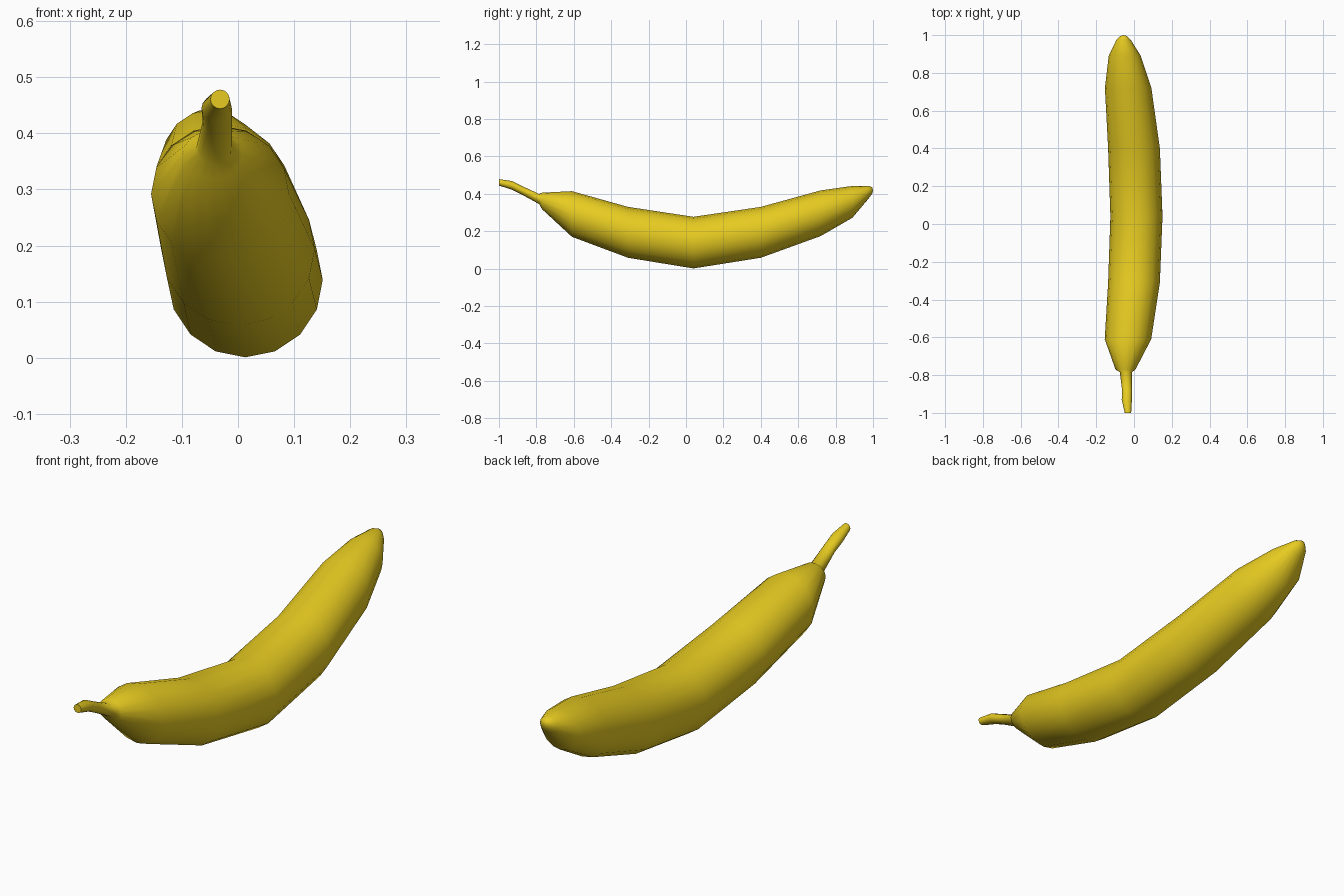
import bpy, bmesh
from math import cos, sin, pi, radians

if "Cube" in bpy.data.objects:
    bpy.data.objects.remove(bpy.data.objects["Cube"])

SIDES = 16

# Cross-sections along the fruit: (y, centre x, centre z, half width, half height)
RINGS = [
    # stem
    (-1.0, -0.032, 0.461, 0.017, 0.017),
    (-0.93, -0.038, 0.445, 0.027, 0.023),
    (-0.88, -0.037, 0.420, 0.026, 0.023),
    (-0.785, -0.043, 0.372, 0.032, 0.027),
    # body
    (-0.77, -0.045, 0.362, 0.053, 0.044),
    (-0.61, -0.032, 0.292, 0.123, 0.122),
    (-0.31, 0.0, 0.194, 0.137, 0.136),
    (0.04, 0.013, 0.139, 0.138, 0.138),
    (0.40, 0.0, 0.194, 0.137, 0.136),
    (0.72, -0.031, 0.296, 0.123, 0.122),
    (0.89, -0.049, 0.357, 0.085, 0.085),
    (0.975, -0.055, 0.408, 0.038, 0.035),
    (0.995, -0.055, 0.417, 0.018, 0.018),
]
TIP = (-0.055, 1.0, 0.419)

# Loft the sections into one skin
bm = bmesh.new()
loops = [[bm.verts.new((cx + rx * cos(2 * pi * i / SIDES), y,
                        cz + rz * sin(2 * pi * i / SIDES)))
          for i in range(SIDES)] for y, cx, cz, rx, rz in RINGS]
for a, b in zip(loops, loops[1:]):
    for i in range(SIDES):
        j = (i + 1) % SIDES
        bm.faces.new((a[i], a[j], b[j], b[i]))

# Flat cut end of the stem, pointed blossom end
bm.faces.new(loops[0])
tip = bm.verts.new(TIP)
for i in range(SIDES):
    bm.faces.new((loops[-1][i], loops[-1][(i + 1) % SIDES], tip))
bmesh.ops.recalc_face_normals(bm, faces=bm.faces)

mesh = bpy.data.meshes.new("banana")
bm.to_mesh(mesh)
bm.free()
banana = bpy.data.objects.new("banana", mesh)
bpy.context.collection.objects.link(banana)

# Yellow peel
peel = bpy.data.materials.new("yellow_peel")
peel.diffuse_color = (0.8, 0.6, 0.015, 1)
peel.use_nodes = True
peel.node_tree.nodes["Principled BSDF"].inputs["Base Color"].default_value = peel.diffuse_color
mesh.materials.append(peel)

bpy.context.view_layer.objects.active = banana
banana.select_set(True)
bpy.ops.object.shade_smooth_by_angle(angle=radians(70))
